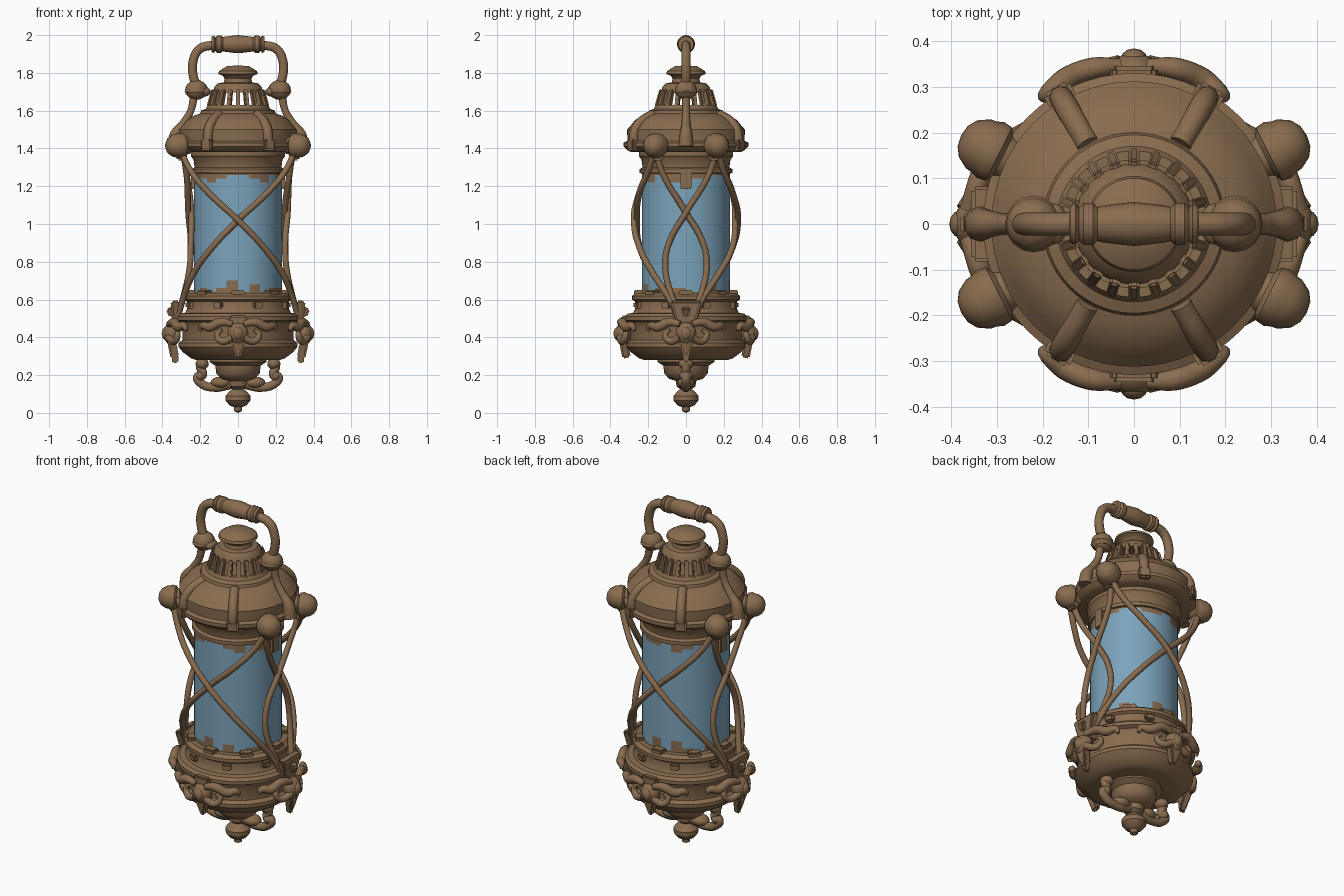
import bpy, bmesh, math, random
from math import sin, cos, pi, radians
from mathutils import Vector, Matrix

random.seed(4)
if "Cube" in bpy.data.objects:
    bpy.data.objects.remove(bpy.data.objects["Cube"])


def material(name, color):
    m = bpy.data.materials.new(name)
    m.diffuse_color = (*color, 1)
    m.use_nodes = True
    m.node_tree.nodes["Principled BSDF"].inputs["Base Color"].default_value = (*color, 1)
    return m


BRONZE = material("aged bronze", (0.25, 0.15, 0.078))
BLUE = material("blue glass", (0.20, 0.37, 0.50))


def finish(name, bm, place=None, mats=(BRONZE,), angle=35):
    bmesh.ops.recalc_face_normals(bm, faces=bm.faces)
    if place:
        bm.transform(place)
    mesh = bpy.data.meshes.new(name)
    bm.to_mesh(mesh)
    bm.free()
    ob = bpy.data.objects.new(name, mesh)
    bpy.context.collection.objects.link(ob)
    for m in mats:
        mesh.materials.append(m)
    bpy.ops.object.select_all(action='DESELECT')
    ob.select_set(True)
    bpy.context.view_layer.objects.active = ob
    bpy.ops.object.shade_smooth_by_angle(angle=radians(angle))
    return ob


def lathe(name, profile, seg=56, place=None):
    """Spin (radius, height) points around z."""
    bm = bmesh.new()
    vs = [bm.verts.new((r, 0, z)) for r, z in profile]
    es = [bm.edges.new(p) for p in zip(vs, vs[1:])]
    bmesh.ops.spin(bm, geom=vs + es, cent=(0, 0, 0), axis=(0, 0, 1), angle=2 * pi, steps=seg)
    bmesh.ops.remove_doubles(bm, verts=bm.verts, dist=0.0005)
    return finish(name, bm, place)


def ball(name, loc, size, place=None, seg=16):
    bm = bmesh.new()
    bmesh.ops.create_uvsphere(bm, u_segments=seg, v_segments=seg // 2 + 2, radius=1)
    m = Matrix.LocRotScale(Vector(loc), None, Vector(size))
    return finish(name, bm, place @ m if place else m, angle=60)


def box(name, loc, size, place=None, taper=1.0, tilt=0):
    """Box with its lower end narrowed in width by taper, tilted about y."""
    bm = bmesh.new()
    bmesh.ops.create_cube(bm, size=1)
    for v in bm.verts:
        if v.co.z < 0:
            v.co.y *= taper
    bm.transform(Matrix.Diagonal((*size, 1)))
    bmesh.ops.bevel(bm, geom=bm.edges[:], offset=min(size) * 0.2, segments=2, affect='EDGES')
    m = Matrix.Translation(loc) @ Matrix.Rotation(tilt, 4, 'Y')
    return finish(name, bm, place @ m if place else m)


def tube(name, points, radius, place=None, radii=None):
    """Smooth round rod through the points."""
    cu = bpy.data.curves.new(name, 'CURVE')
    cu.dimensions = '3D'
    cu.bevel_depth = radius
    cu.bevel_resolution = 3
    cu.use_fill_caps = True
    sp = cu.splines.new('BEZIER')
    sp.resolution_u = 8
    sp.bezier_points.add(len(points) - 1)
    for i, (bp, p) in enumerate(zip(sp.bezier_points, points)):
        bp.co = place @ Vector(p) if place else p
        bp.handle_left_type = bp.handle_right_type = 'AUTO'
        bp.radius = radii[i] if radii else 1
    ob = bpy.data.objects.new(name, cu)
    bpy.context.collection.objects.link(ob)
    cu.materials.append(BRONZE)
    bpy.ops.object.select_all(action='DESELECT')
    ob.select_set(True)
    bpy.context.view_layer.objects.active = ob
    bpy.ops.object.convert(target='MESH')
    bpy.ops.object.shade_smooth_by_angle(angle=radians(50))


def turn(degrees):
    return Matrix.Rotation(radians(degrees), 4, 'Z')


# Base: finial, cone, bowl, flange and collar
lathe("bottom_finial", [(0, 0), (.02, .01), (.022, .03), (.045, .04), (.065, .065), (.066, .09),
      (.045, .115), (.03, .125), (.05, .14), (.055, .17), (.09, .18), (.115, .21), (.12, .25),
      (.15, .27), (.15, .3), (0, .3)])
lathe("base_bowl", [(0, .28), (.22, .28), (.25, .29), (.29, .32), (.315, .35), (.315, .37),
      (.295, .385), (.295, .46), (.305, .48), (.325, .49), (.325, .51), (.31, .525), (.28, .53),
      (.27, .55), (.27, .59), (.285, .6), (.285, .62), (.265, .635), (.23, .635)])

# Glass cylinder with ragged bronze edges
SEG, ROWS, LOW, HIGH = 72, 33, 0.62, 1.28
bm = bmesh.new()
grid = [[bm.verts.new((0.233 * cos(2 * pi * i / SEG), 0.233 * sin(2 * pi * i / SEG),
                       LOW + (HIGH - LOW) * j / ROWS)) for i in range(SEG)] for j in range(ROWS + 1)]
low_edge = high_edge = 1
for i in range(SEG):
    if i % 3 == 0:
        low_edge, high_edge = random.choice((1, 1, 2, 3, 4)), random.choice((1, 1, 2, 2, 3))
    for j in range(ROWS):
        k = (i + 1) % SEG
        f = bm.faces.new((grid[j][i], grid[j][k], grid[j + 1][k], grid[j + 1][i]))
        f.material_index = 0 if low_edge <= j < ROWS - high_edge else 1
finish("glass_cylinder", bm, mats=(BLUE, BRONZE))

# Upper collar and cap
lathe("upper_collar", [(.22, 1.265), (.245, 1.27), (.245, 1.29), (.23, 1.3), (.235, 1.34),
      (.25, 1.36), (.25, 1.39), (.2, 1.4)])
lathe("cap", [(0, 1.38), (.29, 1.38), (.31, 1.39), (.33, 1.41), (.33, 1.43), (.31, 1.44),
      (.312, 1.5), (.29, 1.525), (.27, 1.55), (.23, 1.575), (.2, 1.585), (.195, 1.6),
      (.17, 1.61), (.16, 1.63), (.14, 1.63), (.14, 1.6), (0, 1.6)])
lathe("vent_crown", [(.11, 1.695), (.132, 1.695), (.125, 1.725), (.105, 1.745), (.075, 1.75),
      (.07, 1.77), (.08, 1.785), (.105, 1.795), (.1, 1.81), (.06, 1.835), (0, 1.84)])
lathe("vent_crown_floor", [(.12, 1.7), (0, 1.71)])
for i in range(20):
    box("vent_bar", (.14, 0, 1.665), (.028, .023, .095), turn(i * 18), tilt=-0.28)

# Cap ribs and small studs
for a in (60, 120, 240, 300):
    p = turn(a)
    tube("cap_rib", [(.2, 0, 1.58), (.275, 0, 1.54), (.31, 0, 1.495), (.32, 0, 1.41)], .026, p)
    box("rib_foot", (.325, 0, 1.42), (.04, .065, .06), p)
for a in range(0, 360, 45):
    box("collar_stud", (.275, 0, .57), (.035, .05, .035), turn(a + 22.5))
    box("rim_block", (.25, 0, .635), (.05, .07, .03), turn(a))

# Corner knobs facing outward
for sx in (-1, 1):
    for sy in (-1, 1):
        axis = Vector((sx, sy * .5, 0)).normalized()
        m = Matrix.Translation((sx * .26, sy * .135, 1.415)) @ axis.to_track_quat('Z', 'Y').to_matrix().to_4x4()
        lathe("corner_knob", [(0, 0), (.045, 0), (.05, .03), (.065, .04), (.068, .06), (.062, .075),
              (.06, .09), (.045, .115), (.025, .128), (0, .132)], 20, m)
        box("knob_bracket", (.3 * sx, .15 * sy, 1.37), (.05, .06, .07))

# Crossing guard rods: front, back and both sides
for sx in (-1, 1):
    for sy in (-1, 1):
        flip = Matrix.Diagonal((sx, sy, 1, 1))
        bow = 0.008 * sx * sy
        tube("face_rod", [(.3, .17, 1.38), (.25, .2, 1.28), (.16, .245, 1.17), (0, .268 + bow, 1.02),
             (-.15, .24, .86), (-.24, .17, .73), (-.295, .08, .59), (-.325, .035, .48)], .0165, flip)
        tube("side_rod", [(.29, .16, 1.38), (.272, .12, 1.26), (.255 + bow, 0, 1.06), (.25, -.09, .9),
             (.255, -.11, .78), (.285, -.08, .63), (.325, -.025, .5)], .0165, flip)

# Ornaments on the four faces of the base
for a in (0, 90, 180, 270):
    p = turn(a)
    side = a % 180 == 0
    out = .02 if side else 0
    ball("medallion", (.33 + out, 0, .42), (.045, .055, .06), p)
    ball("medallion_gem", (.36 + out, 0, .42), (.024, .03, .036), p, 12)
    box("medallion_leaf", (.325 + out, 0, .345), (.045, .09, .11), p, .25, .2)
    for s in (-1, 1):
        tube("scroll_wing", [(.345 + out, s * .03, .47), (.34, s * .09, .48), (.315, s * .15, .455),
             (.285, s * .19, .46), (.275, s * .2, .435)], .024, p, (.7, 1, 1.1, .8, .4))
        tube("scroll_curl", [(.35 + out, s * .03, .4), (.335, s * .085, .38), (.32, s * .11, .415),
             (.325, s * .085, .44)], .02, p, (1, 1, .8, .5))
    if side:
        box("rod_shield", (.325, 0, .52), (.05, .17, .15), p, .5, .1)
        box("shield_spike", (.352, 0, .535), (.045, .05, .05), p, .6, .4)
        box("lower_leaf", (.335, 0, .31), (.035, .06, .09), p, .3, .1)
        box("glass_tab", (.238, 0, 1.24), (.02, .06, .11), p)
    else:
        box("crest", (.325, 0, .49), (.04, .09, .05), p, 1.3)

# Carrying handle, its joints and struts; scrolls under the base
for a in (0, 180):
    p = turn(a)
    tube("handle_arm", [(.215, 0, 1.72), (.238, 0, 1.79), (.238, 0, 1.86), (.205, 0, 1.925),
         (.11, 0, 1.95)], .025, p)
    ball("handle_joint", (.22, 0, 1.71), (.06, .058, .052), p)
    lathe("joint_collar", [(0, -.02), (.05, -.02), (.062, 0), (.05, .02), (0, .02)], 16,
          p @ Matrix.Translation((.22, 0, 1.7)))
    ball("joint_lug", (.175, 0, 1.7), (.03, .045, .025), p)
    tube("cap_strut", [(.23, 0, 1.7), (.25, 0, 1.6), (.29, 0, 1.53), (.33, 0, 1.47), (.335, 0, 1.41)],
         .026, p, (.9, .75, .9, 1.3, 1.5))
    tube("under_scroll", [(.18, 0, .29), (.2, 0, .25), (.19, 0, .2), (.215, 0, .19), (.2, 0, .16),
         (.13, 0, .135), (.04, 0, .155)], .024, p, (1, 1, 1.1, 1, 1, 1, 1.3))
    ball("under_knob", (.19, 0, .26), (.035, .04, .03), p)
    ball("under_curl", (.2, 0, .195), (.026, .035, .028), p)
    ball("under_leaf", (.09, 0, .16), (.055, .045, .032), p)

grip = Matrix.Translation((0, 0, 1.952)) @ Matrix.Rotation(pi / 2, 4, 'Y')
half = [(.045, .03), (.04, .07), (.037, .08), (.046, .09), (.046, .11), (.036, .12), (.046, .128),
        (.04, .14), (0, .142)]
lathe("handle_grip", [(r, -z) for r, z in reversed(half)] + [(.048, 0)] + half, 20, grip)
